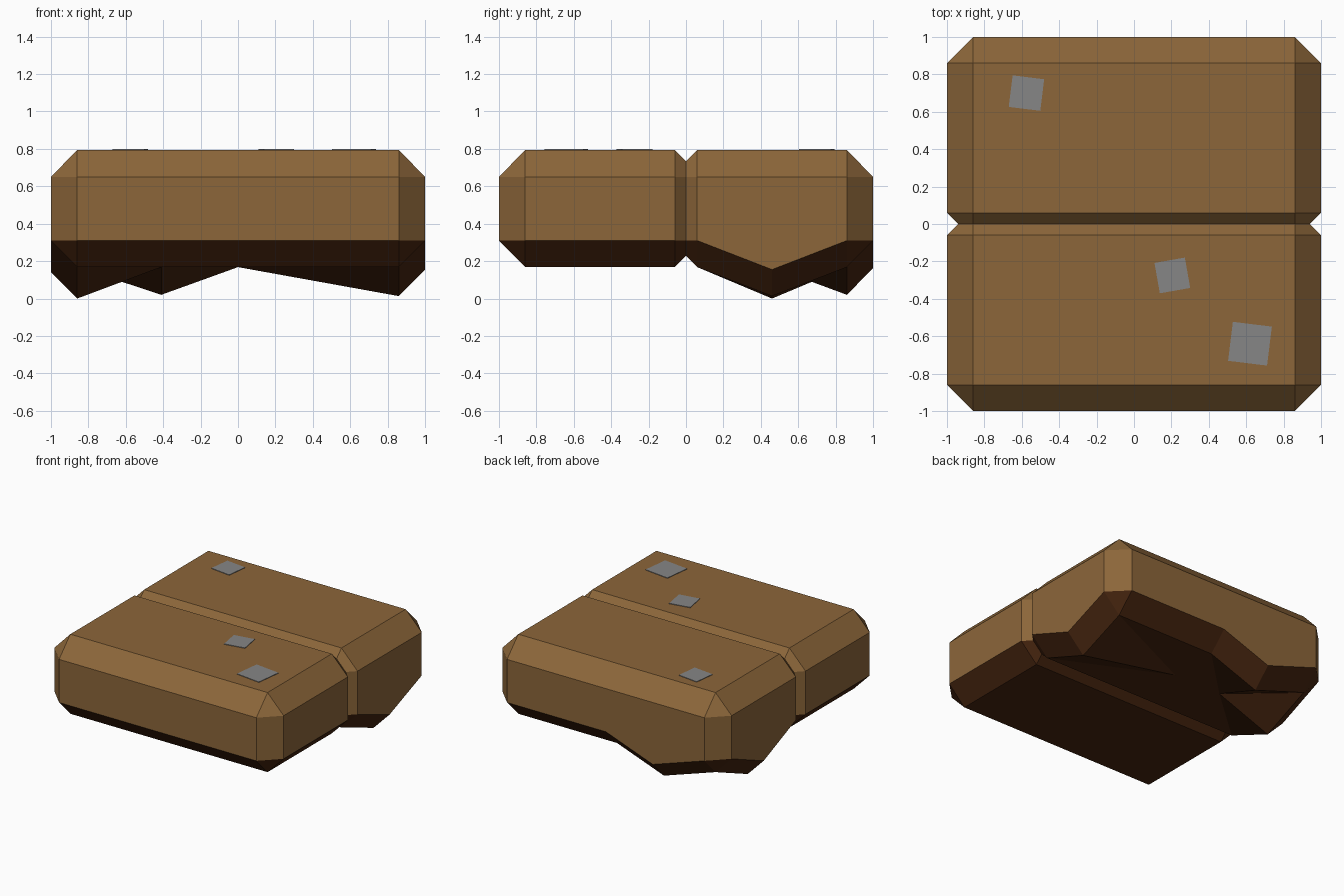
import bpy, bmesh, math
from mathutils import Matrix

if "Cube" in bpy.data.objects:
    bpy.data.objects.remove(bpy.data.objects["Cube"])


def material(name, rgb):
    m = bpy.data.materials.new(name)
    m.diffuse_color = (*rgb, 1)
    m.use_nodes = True
    m.node_tree.nodes["Principled BSDF"].inputs["Base Color"].default_value = m.diffuse_color
    return m


BROWN = material("earth brown", (0.262, 0.133, 0.042))
DARK = material("dark underside", (0.065, 0.019, 0.005))
GREY = material("stone grey", (0.24, 0.24, 0.24))
C = 0.14                                   # chamfer width
Z_BOT, Z_LOW, Z_HIGH, Z_TOP = 0.168, 0.31, 0.65, 0.795


def finish(bm, name, mats):
    bmesh.ops.remove_doubles(bm, verts=bm.verts, dist=1e-4)
    bmesh.ops.recalc_face_normals(bm, faces=bm.faces)
    me = bpy.data.meshes.new(name)
    bm.to_mesh(me)
    bm.free()
    for m in mats:
        me.materials.append(m)
    bpy.context.collection.objects.link(bpy.data.objects.new(name, me))


def slab(name, xs, ys, drops):
    """Chamfered block; drops lowers chosen points of the underside."""
    bm = bmesh.new()

    def drop(x, y):
        return drops.get((x, y), 0)

    def face(verts, mat):
        if len({tuple(round(c, 5) for c in v.co) for v in verts}) > 2:
            bm.faces.new(verts).material_index = mat

    # outline of the inner rectangle with outward directions
    outline = [(x, ys[0], 0, -C) for x in xs] + [(xs[-1], y, C, 0) for y in ys]
    outline += [(x, ys[-1], 0, C) for x in xs[::-1]] + [(xs[0], y, -C, 0) for y in ys[::-1]]
    rings = []
    for z, out, low in ((Z_BOT, 0, 1), (Z_LOW, 1, 1), (Z_HIGH, 1, 0), (Z_TOP, 0, 0)):
        rings.append([bm.verts.new((x + dx * out, y + dy * out, z - low * drop(x, y)))
                      for x, y, dx, dy in outline])
    n = len(outline)
    for k in range(3):
        a, b = rings[k], rings[k + 1]
        for i in range(n):
            j = (i + 1) % n
            q = [a[i], a[j], b[j], b[i]]
            if a[i].co == a[j].co:
                q = [a[i], b[j], b[i]]
            elif b[i].co == b[j].co:
                q = [a[i], a[j], b[i]]
            face(q, 1 if k == 0 else 0)
    # flat top
    face([v for i, v in enumerate(rings[3]) if v.co != rings[3][i - 1].co], 0)
    # underside grid, each cell folded along its higher diagonal
    g = [[bm.verts.new((x, y, Z_BOT - drop(x, y))) for y in ys] for x in xs]
    for i in range(len(xs) - 1):
        for j in range(len(ys) - 1):
            a, b, c, d = g[i][j], g[i + 1][j], g[i + 1][j + 1], g[i][j + 1]
            if a.co.z + c.co.z >= b.co.z + d.co.z:
                tris = ((a, b, c), (a, c, d))
            else:
                tris = ((a, b, d), (b, c, d))
            for t in tris:
                face(t, 1)
    finish(bm, name, (BROWN, DARK))


# the two slabs overlap slightly, leaving a V groove at y = 0
slab("front_slab", [-0.86, 0.86], [-0.86, -0.06], {})
slab("back_slab", [-0.86, -0.41, 0.0, 0.86], [0.06, 0.46, 0.86],
     {(-0.86, 0.46): 0.168, (0.86, 0.46): 0.155, (-0.41, 0.86): 0.148})

# stone plates set into the top
for k, (x, y, size, deg) in enumerate(((-0.575, 0.70, 0.17, -7),
                                       (0.205, -0.275, 0.165, 10),
                                       (0.62, -0.64, 0.21, -7))):
    bm = bmesh.new()
    bmesh.ops.create_cube(bm, size=1, matrix=Matrix.Translation((x, y, Z_TOP))
                          @ Matrix.Rotation(math.radians(deg), 4, 'Z')
                          @ Matrix.Diagonal((size, size, 0.009, 1)))
    finish(bm, f"stone_plate_{k + 1}", (GREY,))
